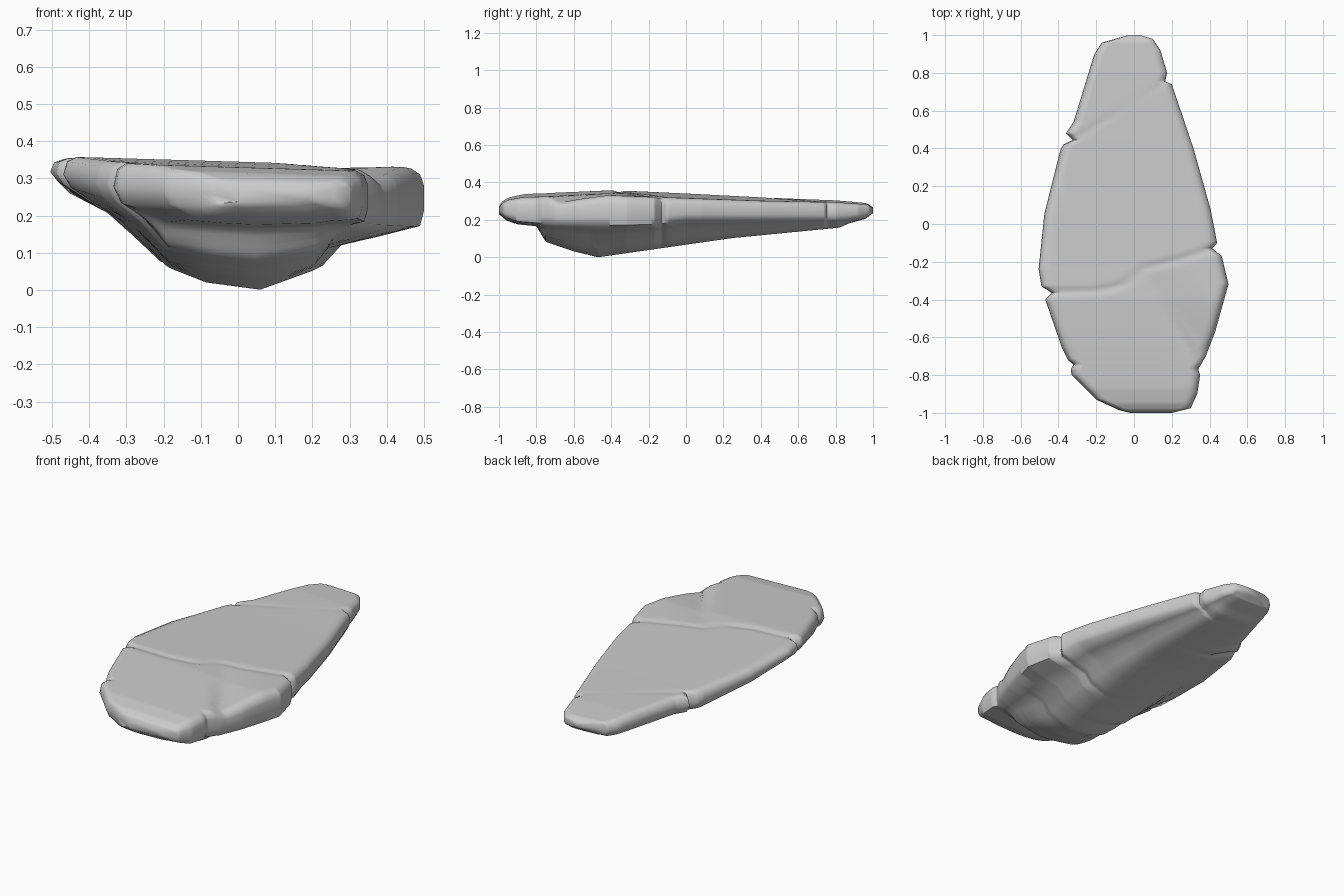
import bpy
import bmesh
import math
from mathutils import Vector

cube = bpy.data.objects.get("Cube")
if cube:
    bpy.data.objects.remove(cube, do_unlink=True)

# Outline knots (y, x), front to back, with a notch where each crack meets the rim
left_edge = [(-1, -.02), (-.985, -.08), (-.93, -.2), (-.8, -.33), (-.77, -.335),
             (-.745, -.32), (-.72, -.35), (-.66, -.38), (-.4, -.47), (-.365, -.435),
             (-.33, -.49), (-.24, -.505), (.05, -.475), (.39, -.39), (.42, -.375),
             (.445, -.325), (.48, -.36), (.54, -.32), (.9, -.21), (.96, -.17), (1, -.03)]
right_edge = [(-1, .2), (-.975, .3), (-.9, .335), (-.8, .35), (-.77, .34),
              (-.7, .38), (-.57, .43), (-.32, .5), (-.17, .465), (-.13, .415),
              (-.1, .44), (.08, .405), (.4, .315), (.74, .2), (.755, .165),
              (.8, .175), (.92, .14), (.98, .1), (1, .03)]

# Height knots (y, z)
top_line = [(-1, .27), (-.985, .295), (-.95, .315), (-.87, .33), (-.4, .345),
            (.4, .31), (.8, .298), (.97, .285), (1, .265)]
rim_right = [(-1, .24), (-.96, .21), (-.9, .19), (-.7, .175), (-.4, .17),
             (-.15, .175), (0, .2), (.85, .2), (.96, .215), (1, .24)]
rim_left = [(-1, .24), (-.95, .235), (-.8, .24), (-.45, .28), (-.25, .3), (0, .275),
            (.4, .23), (.95, .215), (1, .24)]
keel_line = [(-1, .23), (-.96, .195), (-.9, .175), (-.8, .165), (-.75, .08), (-.6, .028),
             (-.47, -.004), (-.2, .035), (.25, .1), (.82, .157), (.87, .18),
             (.96, .205), (1, .235)]
# Keel shape knots, as shares of the half width (y, share)
keel_width = [(-1, .6), (-.75, .58), (-.5, .4), (.2, .5), (1, .62)]
keel_ridge = [(-.4, .13), (.2, .35)]
keel_rise = [(-.3, .2), (.2, .3)]

# Crack lines across the top (x, y)
front_crack = [(-.5, -.36), (-.2, -.355), (-.05, -.32), (.06, -.23), (.2, -.2), (.42, -.13)]
back_crack = [(-.33, .445), (-.1, .58), (.17, .755)]
valley_start, valley_end = Vector((.08, -.23)), Vector((.38, -.7))


def lookup(knots, value):
    """Straight-line interpolation through a list of knots."""
    if value <= knots[0][0]:
        return knots[0][1]
    for (start, low), (end, high) in zip(knots, knots[1:]):
        if value <= end:
            return low + (high - low) * (value - start) / (end - start)
    return knots[-1][1]


def groove(distance, width):
    return math.exp(-(distance / width) ** 2)


def top_height(x, y):
    """Gently tilted top with two cracks and a shallow dent near the right rim."""
    z = lookup(top_line, y) - .03 * x
    z -= .007 * groove(y - lookup(front_crack, x), .02)
    edge_fade = min(1, abs(x) * 4)
    z -= .004 * edge_fade * groove(y - lookup(back_crack, x), .02)
    direction = valley_end - valley_start
    offset = Vector((x, y)) - valley_start
    along = max(0, min(1, offset.dot(direction) / direction.length_squared))
    across = offset - direction * along
    # Steep wall on the front side, gentle slope on the rim side
    width = .2 if across.x > 0 else .06
    return z - .035 * along * max(0, 1 - across.length / width)


def mix(a, b, factor):
    return a + (b - a) * factor


def section(y, steps=28):
    """Closed cross-section of the slab at one station."""
    left, right = lookup(left_edge, y), lookup(right_edge, y)
    low_left, low_right = lookup(rim_left, y), lookup(rim_right, y)
    keel, spread = lookup(keel_line, y), lookup(keel_width, y)
    ridge, rise = lookup(keel_ridge, y), lookup(keel_rise, y)
    inset = min(.035, (right - left) * .15)
    points = []
    # Flat top
    for i in range(steps + 1):
        x = mix(left + inset, right - inset, i / steps)
        points.append((x, top_height(x, y)))
    # Rounded right rim
    high = points[-1][1]
    depth = high - low_right
    points.append((right - inset * .3, high - depth * .1))
    points.append((right, high - depth * .28))
    points.append((right, low_right + depth * .25))
    points.append((right - inset * .3, low_right))
    # Undercut shelf and keel
    points.append((right * mix(spread, 1, .6), mix(keel, low_right, .83)))
    points.append((right * (spread + .13), mix(keel, low_right, .68)))
    points.append((right * (spread + .03), mix(keel, low_right, .31)))
    points.append((right * ridge, keel))
    points.append((left * .19, mix(keel, low_left, rise * .4)))
    points.append((left * spread, mix(keel, low_left, rise)))
    points.append((left * mix(spread, 1, .45), mix(keel, low_left, .66)))
    # Thin left rim
    high = points[0][1]
    depth = high - low_left
    points.append((left + inset * .6, low_left - depth * .1))
    points.append((left, low_left + depth * .35))
    points.append((left + inset * .3, high - depth * .15))
    return points


# Stations: even spacing plus every outline knot
stations = {round(mix(-1, 1, i / 160), 3) for i in range(161)}
stations |= {y for y, x in left_edge + right_edge}

bm = bmesh.new()
rings = [[bm.verts.new((x, y, z)) for x, z in section(y)] for y in sorted(stations)]
for ring, following in zip(rings, rings[1:]):
    count = len(ring)
    for i in range(count):
        j = (i + 1) % count
        bm.faces.new((ring[i], ring[j], following[j], following[i]))
for ring in (rings[0], rings[-1]):
    bm.faces.new(ring)

# Soften the lengthwise facets a little
bmesh.ops.smooth_vert(bm, verts=bm.verts, factor=.2,
                      use_axis_x=False, use_axis_y=False, use_axis_z=True)
bmesh.ops.recalc_face_normals(bm, faces=bm.faces)
mesh = bpy.data.meshes.new("rock_slab")
bm.to_mesh(mesh)
bm.free()

# Stone colour
stone = bpy.data.materials.new("stone_grey")
stone.use_nodes = True
stone.diffuse_color = (.6, .6, .6, 1)
stone.node_tree.nodes["Principled BSDF"].inputs["Base Color"].default_value = (.6, .6, .6, 1)
mesh.materials.append(stone)

slab = bpy.data.objects.new("rock_slab", mesh)
bpy.context.collection.objects.link(slab)
bpy.ops.object.select_all(action='DESELECT')
slab.select_set(True)
bpy.context.view_layer.objects.active = slab
bpy.ops.object.shade_smooth_by_angle(angle=math.radians(60))
